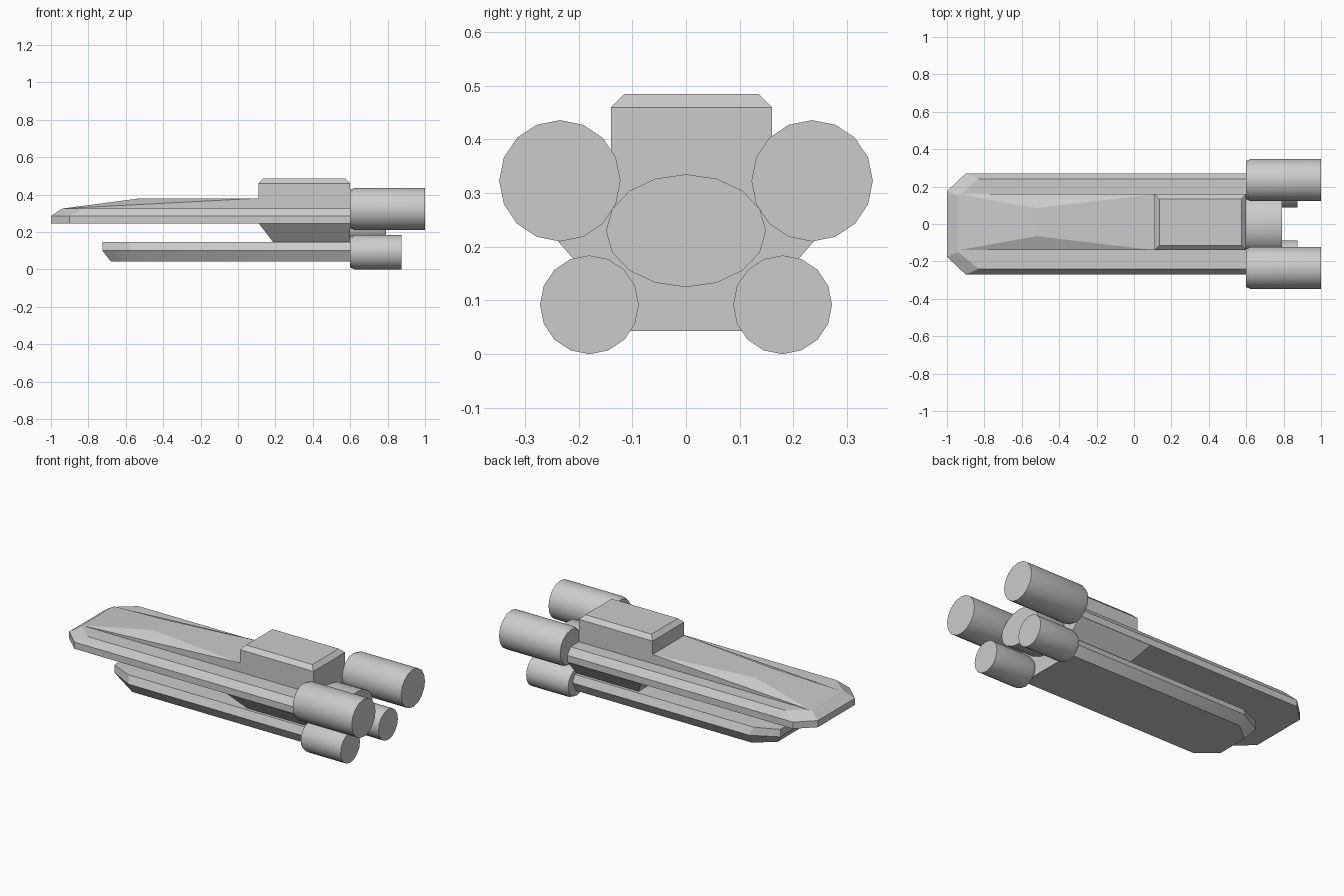
import bpy, bmesh, math

if "Cube" in bpy.data.objects:
    bpy.data.objects.remove(bpy.data.objects["Cube"])


def make_object(name, verts, faces, smooth=None):
    me = bpy.data.meshes.new(name)
    me.from_pydata(verts, [], faces)
    bm = bmesh.new()
    bm.from_mesh(me)
    bmesh.ops.remove_doubles(bm, verts=bm.verts, dist=1e-5)
    bmesh.ops.recalc_face_normals(bm, faces=bm.faces)
    bm.to_mesh(me)
    bm.free()
    ob = bpy.data.objects.new(name, me)
    bpy.context.collection.objects.link(ob)
    if smooth:
        bpy.ops.object.select_all(action='DESELECT')
        bpy.context.view_layer.objects.active = ob
        ob.select_set(True)
        bpy.ops.object.shade_smooth_by_angle(angle=math.radians(smooth))
    return ob


def stack(rings):
    """Join equal-length rings with quads and cap both ends."""
    n = len(rings[0])
    verts = [p for r in rings for p in r]
    faces = [(k * n + i, k * n + (i + 1) % n, (k + 1) * n + (i + 1) % n, (k + 1) * n + i)
             for k in range(len(rings) - 1) for i in range(n)]
    return verts, faces + [tuple(range(n)), tuple(range(len(verts) - n, len(verts)))]


def plan(z, nose, nose_w, shoulder, w, tail=0.6):
    """Blunt-nosed hull outline at height z."""
    half = [(nose, nose_w), (shoulder, w), (tail, w)]
    return [(x, y, z) for x, y in half] + [(x, -y, z) for x, y in reversed(half)]


# Upper hull: vertical rim and chamfer, with a flat ledge on top
make_object("upper_hull", *stack([plan(0.245, -1, 0.175, -0.9, 0.27),
                                  plan(0.285, -1, 0.175, -0.9, 0.27),
                                  plan(0.325, -0.94, 0.15, -0.83, 0.24)]))

# Raised deck: rises from the nose, pinched inwards at its crest
verts = [(x, s * w + 0.01, z) for s in (1, -1) for x, w, z in (
    (-0.94, 0.15, 0.325), (-0.52, 0.075, 0.38), (0.11, 0.15, 0.38),
    (0.6, 0.15, 0.38), (0.6, 0.15, 0.325))]
faces = [(0, 1, 6, 5), (1, 2, 7, 6), (2, 3, 8, 7), (3, 4, 9, 8), (0, 4, 9, 5)]
for o in (0, 5):
    faces += [(o, o + 1, o + 2), (o, o + 2, o + 3, o + 4)]
make_object("raised_deck", verts, faces)

# Lower hull, widest at mid height
make_object("lower_hull", *stack([plan(0.043, -0.68, 0.10, -0.57, 0.19),
                                  plan(0.10, -0.725, 0.14, -0.575, 0.22),
                                  plan(0.145, -0.725, 0.14, -0.59, 0.20)]), 30)


def slab(z, x0, x1, y0, y1):
    return [(x0, y0, z), (x1, y0, z), (x1, y1, z), (x0, y1, z)]


# Tapered block joining the two hulls at the rear
make_object("hull_connector", *stack([slab(0.143, 0.19, 0.6, -0.18, 0.18),
                                      slab(0.247, 0.11, 0.6, -0.27, 0.27)]))

# Bridge block with a chamfered roof
make_object("bridge", *stack([slab(0.37, 0.11, 0.6, -0.14, 0.16),
                              slab(0.46, 0.11, 0.6, -0.14, 0.16),
                              slab(0.485, 0.135, 0.575, -0.115, 0.135)]))


def engine(name, y, z, ry, rz, x0, x1, lip=0.025):
    """16-sided engine with a small chamfer at its front end."""
    def ring(x, inset):
        return [(x, y + (ry - inset) * math.cos(t), z + (rz - inset) * math.sin(t))
                for t in (i * math.tau / 16 for i in range(16))]
    make_object(name, *stack([ring(x0, 0.01), ring(x0 + lip, 0), ring(x1, 0)]), 30)


# Engines
for side, s in (("left", 1), ("right", -1)):
    engine("upper_engine_" + side, s * 0.235, 0.323, 0.113, 0.113, 0.6, 1.0)
    engine("lower_engine_" + side, s * 0.18, 0.092, 0.092, 0.092, 0.6, 0.873)
engine("central_engine", 0, 0.23, 0.149, 0.105, 0.59, 0.79)
